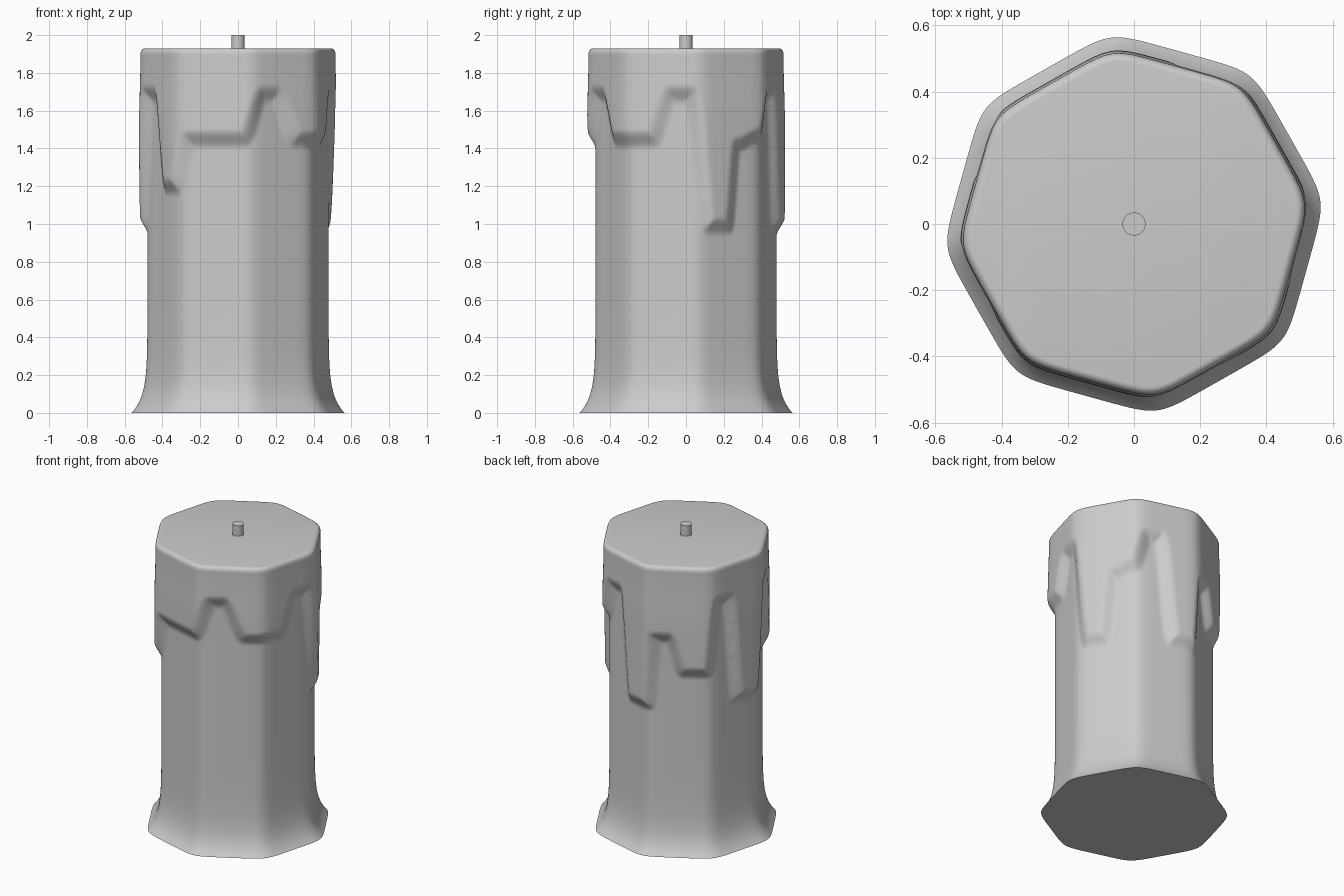
import bpy, bmesh, math
from mathutils.kdtree import KDTree

if "Cube" in bpy.data.objects:
    bpy.data.objects.remove(bpy.data.objects["Cube"])

# Lower edge of the melted wax layer: (angle in degrees, height)
EDGE = [(-87, 1.45), (-74, 1.69), (-66, 1.69), (-50, 1.45), (-22, 1.45), (-9, 1.69), (3, 1.69),
        (14, 0.99), (28, 0.99), (34, 1.42), (50, 1.47), (60, 1.69), (69, 1.69), (80, 0.99),
        (97, 0.99), (103, 1.45), (112, 1.45), (123, 1.22), (140, 1.22), (148, 1.69), (157, 1.69),
        (166, 1.0), (184, 1.0), (194, 1.69), (204, 1.69), (217, 1.2), (228, 1.2), (239, 1.45),
        (273, 1.45)]
N = 360


def smooth(t):
    t = max(0.0, min(1.0, t))
    return t * t * (3 - 2 * t)


def edge_height(deg):
    deg = (deg + 87) % 360 - 87
    for (a, za), (b, zb) in zip(EDGE, EDGE[1:]):
        if a <= deg <= b:
            return za + (zb - za) * smooth((deg - a) / (b - a))
    return EDGE[0][1]


# Unrolled edge curve, used to measure the distance to the drip edge
samples = [(d / 10, edge_height(d / 10)) for d in range(-200, 3801)]
tree = KDTree(len(samples))
for i, (d, z) in enumerate(samples):
    tree.insert((0.5 * math.radians(d), z, 0), i)
tree.balance()


def octagon(deg, p=24):
    # rounded octagon, radius 1 at the corners
    s = sum(max(0.0, math.cos(math.radians(deg - 29.5 - 45 * k))) ** p for k in range(8))
    corner = (2 * math.cos(math.radians(22.5)) ** p) ** (-1 / p)
    return s ** (-1 / p) / corner


def radius(deg, z, edge):
    body = 0.482 + 0.085 * math.exp(-z / 0.09)
    d = tree.find((0.5 * math.radians(deg), z, 0))[2]
    d = d if z > edge else -d
    layer = (0.045 - 0.008 * smooth((z - 1.5) / 0.4)) * smooth((d + 0.055) / 0.105)
    return body + layer


# Wax body: flared foot, dripping layer, rounded rim
levels = [0.6 * (i / 24) ** 1.6 for i in range(25)]
levels += [0.6 + 0.25 * i / 5 for i in range(1, 6)]
levels += [0.85 + 1.05 * i / 90 for i in range(1, 91)]
rings = [(z, 0.0) for z in levels]
for i in range(1, 7):
    a = math.pi / 2 * i / 6
    rings.append((1.90 + 0.03 * math.sin(a), 0.025 * (1 - math.cos(a))))

bm = bmesh.new()
cols = []
for j in range(N):
    deg = 360 * j / N
    e = edge_height(deg)
    k = octagon(deg)
    c, s = math.cos(math.radians(deg)), math.sin(math.radians(deg))
    col = []
    for z, inset in rings:
        r = k * radius(deg, z, e) - inset
        col.append(bm.verts.new((r * c, r * s, z)))
    cols.append(col)
for j in range(N):
    a, b = cols[j], cols[(j + 1) % N]
    for i in range(len(rings) - 1):
        bm.faces.new((a[i], b[i], b[i + 1], a[i + 1]))
bm.faces.new([c[0] for c in reversed(cols)])
bm.faces.new([c[-1] for c in cols])
mesh = bpy.data.meshes.new("wax_body")
bm.to_mesh(mesh)
bm.free()
wax = bpy.data.objects.new("wax_body", mesh)
bpy.context.collection.objects.link(wax)
bpy.context.view_layer.objects.active = wax
wax.select_set(True)
bpy.ops.object.shade_smooth_by_angle(angle=math.radians(60))

# Wick
bpy.ops.mesh.primitive_cylinder_add(vertices=32, radius=0.035, depth=0.12, location=(0, 0, 1.94))
bpy.context.object.name = "wick"
bpy.ops.object.shade_smooth_by_angle(angle=math.radians(40))
